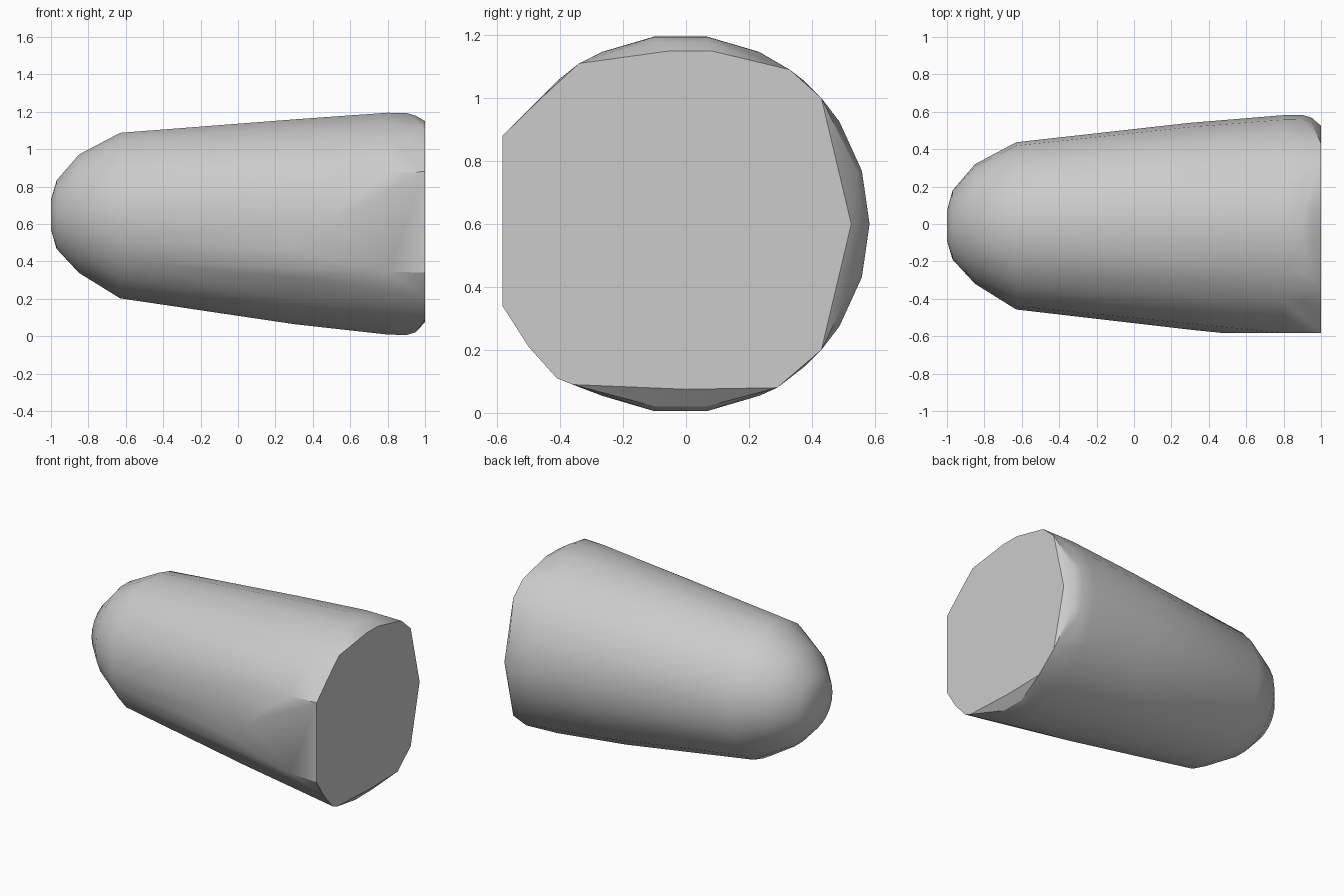
import bpy, bmesh
from math import sin, cos, tau

cube = bpy.data.objects.get("Cube")
if cube:
    bpy.data.objects.remove(cube, do_unlink=True)

grey = bpy.data.materials.new("light_grey")
grey.use_nodes = True
colour = (0.6, 0.6, 0.6, 1)
grey.diffuse_color = colour
grey.node_tree.nodes["Principled BSDF"].inputs["Base Color"].default_value = colour

SIDES = 22
FLAT_Y = -0.583

# Tapered body rings: x, radius, centre y, centre z
rings = [
    (-1.0, 0.08, -0.01, 0.65),
    (-0.97, 0.185, -0.005, 0.65),
    (-0.85, 0.32, 0.0, 0.655),
    (-0.63, 0.447, -0.01, 0.645),
    (0.3, 0.553, -0.012, 0.612),
    (0.8, 0.599, -0.017, 0.602),
    (0.9, 0.6, -0.017, 0.6),
    (0.95, 0.585, -0.017, 0.6),
]

# Cut end outline: y, z
end_outline = [
    (-0.583, 0.34), (-0.583, 0.88), (-0.46, 1.0), (-0.34, 1.11),
    (-0.05, 1.15), (0.08, 1.15), (0.33, 1.09), (0.43, 1.0),
    (0.525, 0.6), (0.43, 0.2), (0.29, 0.08), (0, 0.075),
    (-0.36, 0.09), (-0.41, 0.11), (-0.5, 0.21),
]

bm = bmesh.new()
for x, r, cy, cz in rings:
    for i in range(SIDES):
        a = tau * i / SIDES
        bm.verts.new((x, cy + r * cos(a), cz + r * sin(a)))
for y, z in end_outline:
    bm.verts.new((1, y, z))
# Corners where the side flat starts
for z in (0.345, 0.875):
    bm.verts.new((0.8, FLAT_Y, z))

# Skin the rings, dropping points that fall inside
hull = bmesh.ops.convex_hull(bm, input=bm.verts[:])
loose = {v for v in hull["geom_interior"] + hull["geom_unused"]
         if isinstance(v, bmesh.types.BMVert)}
bmesh.ops.delete(bm, geom=list(loose), context="VERTS")

# Slice the front side flat and close it
cut = bmesh.ops.bisect_plane(
    bm, geom=bm.verts[:] + bm.edges[:] + bm.faces[:], dist=0.0005,
    plane_co=(0, FLAT_Y, 0), plane_no=(0, -1, 0), clear_outer=True)
bmesh.ops.holes_fill(bm, edges=[e for e in bm.edges if e.is_boundary], sides=0)
bmesh.ops.dissolve_limit(bm, angle_limit=0.005, verts=bm.verts[:], edges=bm.edges[:])
bmesh.ops.recalc_face_normals(bm, faces=bm.faces[:])

mesh = bpy.data.meshes.new("tapered_body")
bm.to_mesh(mesh)
bm.free()
mesh.materials.append(grey)
body = bpy.data.objects.new("tapered_body", mesh)
bpy.context.collection.objects.link(body)

# Smooth skin with a crisp rim on the cut end
bpy.ops.object.select_all(action="DESELECT")
body.select_set(True)
bpy.context.view_layer.objects.active = body
bpy.ops.object.shade_smooth_by_angle(angle=0.5)
